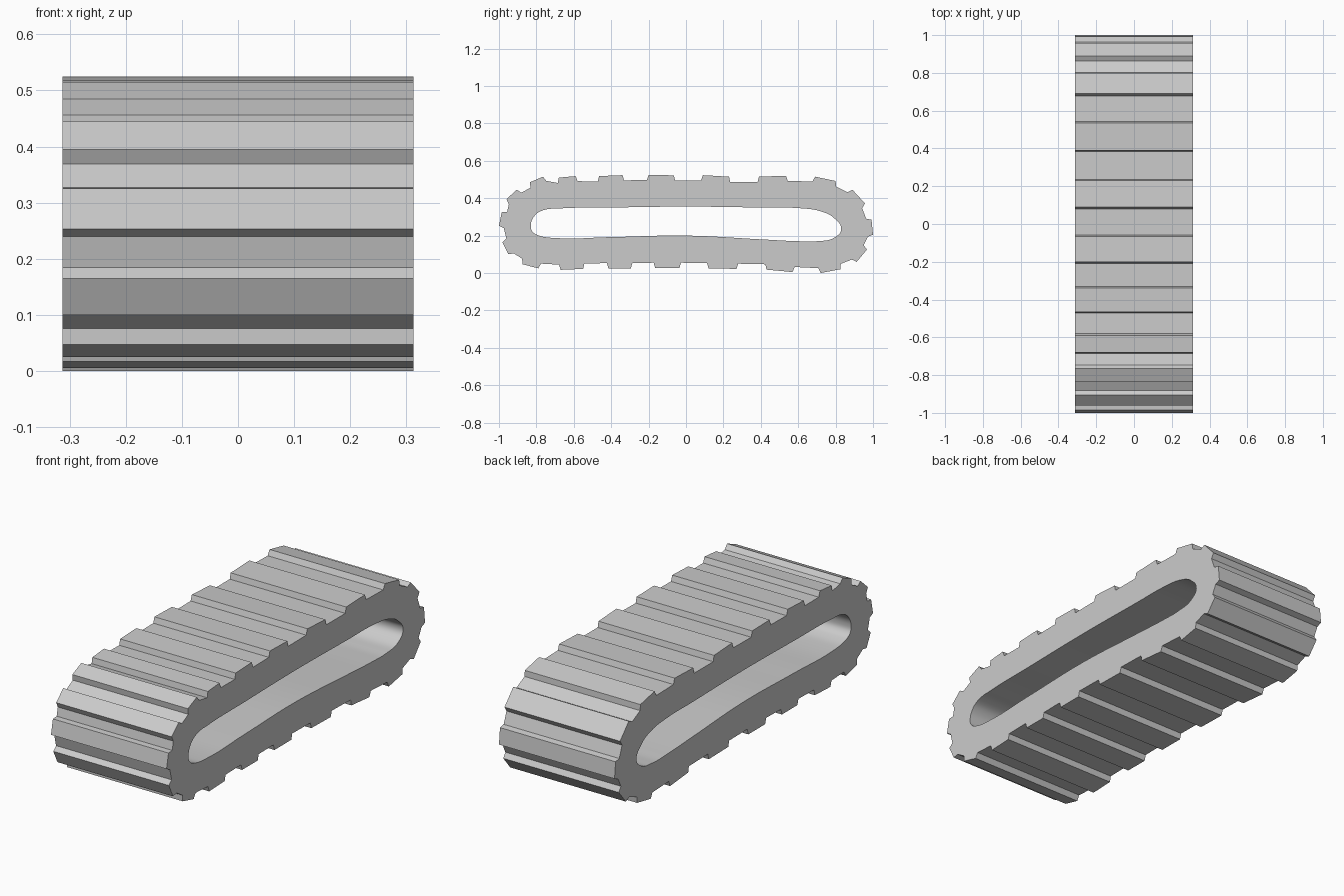
import bpy, bmesh
from math import radians
from mathutils import Vector

if "Cube" in bpy.data.objects:
    bpy.data.objects.remove(bpy.data.objects["Cube"])

HALF_WIDTH = 0.313
TOOTH_HEIGHT = 0.028
FLARE = 0.008

# Outer face of each tread lug, clockwise seen from +x: (y, z, y, z)
lugs = [
    (-.835, .485, -.765, .515), (-.68, .510, -.59, .518), (-.465, .518, -.34, .523),
    (-.20, .525, -.065, .522), (.09, .523, .23, .515), (.39, .515, .535, .520),
    (.69, .515, .80, .492), (.89, .445, .957, .372), (.992, .285, 1.0, .205),
    (.967, .125, .913, .06), (.825, .02, .72, .0), (.57, .005, .43, .018),
    (.27, .022, .12, .025), (-.035, .027, -.165, .027), (-.295, .025, -.415, .025),
    (-.55, .022, -.67, .017), (-.79, .025, -.875, .047), (-.95, .10, -.982, .165),
    (-1.0, .253, -.985, .325), (-.96, .395, -.905, .445),
]

# Inner opening, smoothed by automatic handles
hole = [
    (-.83, .25), (-.81, .305), (-.765, .335), (-.68, .345), (-.4, .35), (0, .355),
    (.4, .35), (.6, .347), (.72, .33), (.79, .295), (.83, .235), (.795, .19),
    (.7, .17), (.6, .17), (.4, .18), (0, .2), (-.4, .192), (-.7, .187),
    (-.785, .2), (-.82, .22),
]

# Tread outline: every lug is raised from the belt with slightly sloped sides
outline = []
for y1, z1, y2, z2 in lugs:
    a, b = Vector((y1, z1)), Vector((y2, z2))
    along = (b - a).normalized()
    inward = Vector((along.y, -along.x)) * TOOTH_HEIGHT
    outline += [a + inward - along * FLARE, a, b, b + inward + along * FLARE]

curve = bpy.data.curves.new("track_profile", 'CURVE')
curve.dimensions = '2D'
curve.fill_mode = 'BOTH'
curve.extrude = HALF_WIDTH

outer = curve.splines.new('POLY')
outer.points.add(len(outline) - 1)
for point, co in zip(outer.points, outline):
    point.co = (co.x, co.y, 0, 1)
outer.use_cyclic_u = True

inner = curve.splines.new('BEZIER')
inner.bezier_points.add(len(hole) - 1)
for point, co in zip(inner.bezier_points, hole):
    point.co = (*co, 0)
    point.handle_left_type = point.handle_right_type = 'AUTO'
inner.use_cyclic_u = True
inner.resolution_u = 6

# Extruded profile becomes the track mesh
track = bpy.data.objects.new("track_belt_profile", curve)
bpy.context.collection.objects.link(track)
bpy.context.view_layer.update()
mesh = bpy.data.meshes.new_from_object(
    track.evaluated_get(bpy.context.evaluated_depsgraph_get()))
bpy.data.objects.remove(track)

bm = bmesh.new()
bm.from_mesh(mesh)
bmesh.ops.remove_doubles(bm, verts=bm.verts, dist=1e-5)
bmesh.ops.recalc_face_normals(bm, faces=bm.faces)
bm.to_mesh(mesh)
bm.free()

track = bpy.data.objects.new("track_belt", mesh)
bpy.context.collection.objects.link(track)
track.rotation_euler = (radians(90), 0, radians(90))

# Smooth the opening, keep lug edges sharp
bpy.context.view_layer.objects.active = track
track.select_set(True)
bpy.ops.object.shade_smooth_by_angle(angle=radians(25))
